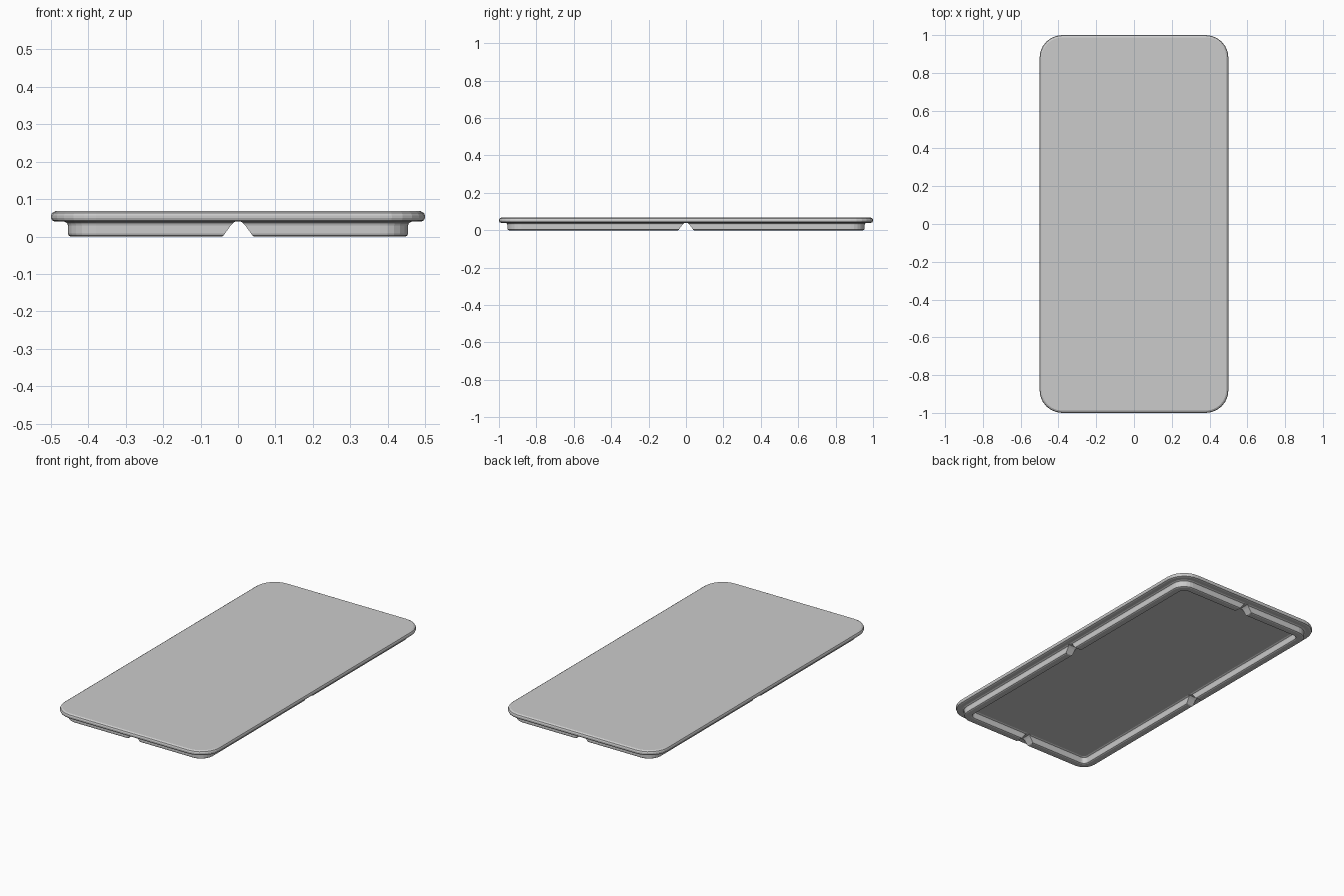
import bpy, bmesh, math

if "Cube" in bpy.data.objects:
    bpy.data.objects.remove(bpy.data.objects["Cube"])

CX, CY = 0.38, 0.88      # centre of the corner arcs
SEG = 6                  # segments per corner


def corner(r):
    """Corner points in the +x +y quadrant, from the right side to the back."""
    return [(CX + r * math.cos(a), CY + r * math.sin(a))
            for a in (math.pi / 2 * i / SEG for i in range(SEG + 1))]


def outline(r):
    """Whole rounded rectangle, counter-clockwise."""
    c = corner(r)
    return (c + [(-x, y) for x, y in reversed(c)]
            + [(-x, -y) for x, y in c] + [(x, -y) for x, y in reversed(c)])


def finish(name, bm):
    bmesh.ops.recalc_face_normals(bm, faces=bm.faces)
    me = bpy.data.meshes.new(name)
    bm.to_mesh(me)
    bm.free()
    ob = bpy.data.objects.new(name, me)
    bpy.context.collection.objects.link(ob)
    return ob


# Top plate: stacked rounded outlines with a bevelled edge
bm = bmesh.new()
loops = []
for off, z in [(0.109, 0.04), (0.117, 0.043), (0.12, 0.05),
               (0.12, 0.056), (0.117, 0.063), (0.108, 0.068)]:
    loops.append([bm.verts.new((x, y, z)) for x, y in outline(off)])
for a, b in zip(loops, loops[1:]):
    n = len(a)
    for i in range(n):
        j = (i + 1) % n
        bm.faces.new((a[i], a[j], b[j], b[i]))
bm.faces.new(loops[0])
bm.faces.new(loops[-1])
finish("top_plate", bm)

# Lower rim: a quarter sweep of (corner radius, height, half gap at notch), mirrored
section = [(0.085, 0.04, 0.008), (0.077, 0.036, 0.013), (0.075, 0.030, 0.019),
           (0.075, 0.008, 0.035), (0.073, 0.003, 0.038), (0.067, 0.0, 0.043),
           (0.037, 0.0, 0.043), (0.031, 0.003, 0.038), (0.029, 0.008, 0.035),
           (0.027, 0.030, 0.019), (0.025, 0.036, 0.013), (0.017, 0.04, 0.008)]
bm = bmesh.new()
rails = []
for r, z, gap in section:
    pts = [(CX + r, gap)] + corner(r) + [(gap, CY + r)]
    rails.append([bm.verts.new((x, y, z)) for x, y in pts])
for a, b in zip(rails, rails[1:]):
    for i in range(len(a) - 1):
        bm.faces.new((a[i], a[i + 1], b[i + 1], b[i]))
# Sloped end caps at the notches
half = len(rails) // 2
for end in (0, -1):
    for k in range(half - 1):
        bm.faces.new((rails[k][end], rails[k + 1][end],
                      rails[-2 - k][end], rails[-1 - k][end]))
# Close the top against the plate so the rim is a solid
a, b = rails[0], rails[-1]
for i in range(len(a) - 1):
    bm.faces.new((a[i], a[i + 1], b[i + 1], b[i]))
rim = finish("lower_rim", bm)
mirror = rim.modifiers.new("mirror", 'MIRROR')
mirror.use_axis = (True, True, False)
mirror.use_mirror_merge = False
